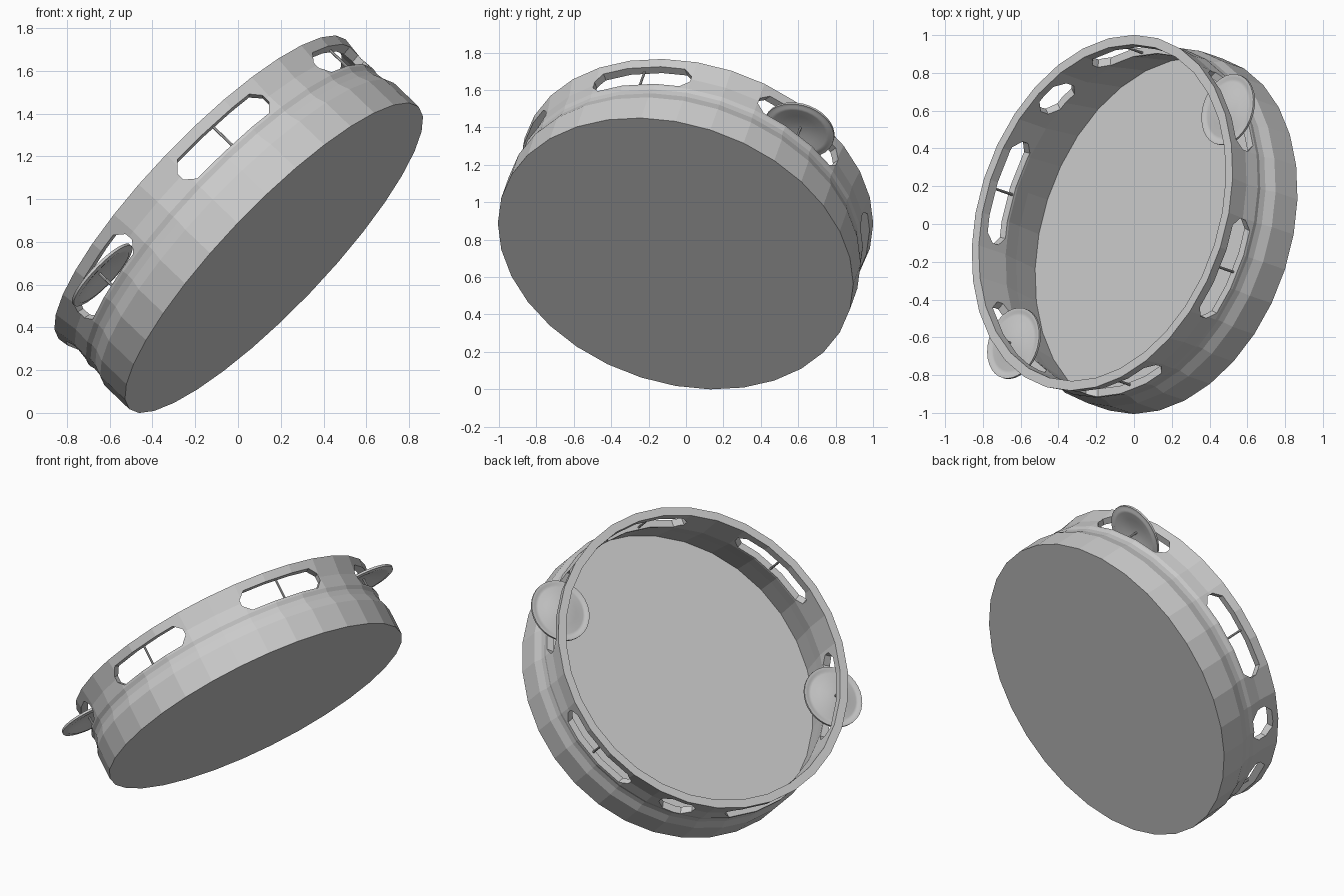
import bpy, bmesh
from math import cos, sin, pi, radians
from mathutils import Matrix, Vector

if "Cube" in bpy.data.objects:
    bpy.data.objects.remove(bpy.data.objects["Cube"])

# Tilted frame: local z is the drum axis pointing to the open side
n = Vector((-.70, .24, .67)).normalized()
u = (Vector((0, 1, 0)) - n.y * n).normalized()
v = n.cross(u)
FRAME = Matrix.Translation((0, .002, .886)) @ Matrix((u, v, n)).transposed().to_4x4()


def finish(name, bm, local=Matrix()):
    bmesh.ops.recalc_face_normals(bm, faces=bm.faces)
    me = bpy.data.meshes.new(name)
    bm.to_mesh(me)
    bm.free()
    ob = bpy.data.objects.new(name, me)
    bpy.context.collection.objects.link(ob)
    ob.matrix_world = FRAME @ local
    return ob


def lathe(name, profile, sides, local=Matrix()):
    """Closed (radius, height) profile turned about local z."""
    bm = bmesh.new()
    rings = []
    for r, z in profile:
        if r == 0:
            rings.append([bm.verts.new((0, 0, z))] * sides)
        else:
            rings.append([bm.verts.new((r * cos(2 * pi * i / sides), r * sin(2 * pi * i / sides), z))
                          for i in range(sides)])
    for a, b in zip(rings, rings[1:] + rings[:1]):
        for i in range(sides):
            j = (i + 1) % sides
            vs = list(dict.fromkeys((a[i], a[j], b[j], b[i])))
            if len(vs) > 2:
                bm.faces.new(vs)
    return finish(name, bm, local)


def at(angle, r, z):
    return Matrix.Rotation(radians(angle), 4, 'Z') @ Matrix.Translation((r, 0, z))


SLOT_Z = .120
slots = [224 + 57.2 * k for k in (-2.5, -1.5, -.5, .5, 1.5, 2.5)]

# Wooden hoop with a shallow groove between the skin band and the slotted band
hoop = lathe("hoop", [(.979, -.235), (.979, -.075), (.958, -.02), (.954, .015), (.960, .04),
                      (.955, .12), (.970, .24), (.918, .24), (.915, .04), (.935, -.06),
                      (.965, -.235)], 32)

# Slot and grip hole cutters: elongated octagons
bm = bmesh.new()
for angle, half, w, c in [(a, .28, .066, .045) for a in slots] + [(44, .11, .078, .05)]:
    pts = [(half, w - c), (half - c, w), (c - half, w), (-half, w - c),
           (-half, c - w), (c - half, -w), (half - c, -w), (half, c - w)]
    m = at(angle, 0, SLOT_Z)
    a, b = [[bm.verts.new(m @ Vector((x, p, q))) for p, q in pts] for x in (.7, 1.1)]
    bm.faces.new(a)
    bm.faces.new(b)
    for i in range(8):
        bm.faces.new((a[i], a[i - 1], b[i - 1], b[i]))
cutter = finish("slot_cutter", bm)
cutter.hide_render = True
mod = hoop.modifiers.new("slots", 'BOOLEAN')
mod.operation = 'DIFFERENCE'
mod.solver = 'EXACT'
mod.object = cutter
bpy.context.view_layer.objects.active = hoop
hoop.select_set(True)
bpy.ops.object.modifier_apply(modifier=mod.name)
bpy.data.objects.remove(cutter)

# Stretched skin
lathe("drum_skin", [(0, -.24), (.979, -.24), (.979, -.233), (0, -.233)], 32)

# Pins across each slot
for a in slots:
    lathe("pin", [(0, SLOT_Z - .08), (.007, SLOT_Z - .08), (.007, SLOT_Z + .08), (0, SLOT_Z + .08)],
          8, at(a, .925, 0))

# The two domed jingles, with a flat lip
top = [(0, .030), (.05, .027), (.10, .018), (.15, .008), (.165, .006), (.175, .011), (.193, .011)]
bottom = [(r, z - .013) for r, z in reversed(top)]
for a in (slots[1], slots[4]):
    j = lathe("jingle", top + bottom, 32, at(a, .92, .127))
    bpy.ops.object.select_all(action='DESELECT')
    j.select_set(True)
    bpy.context.view_layer.objects.active = j
    bpy.ops.object.shade_smooth_by_angle(angle=radians(35))
